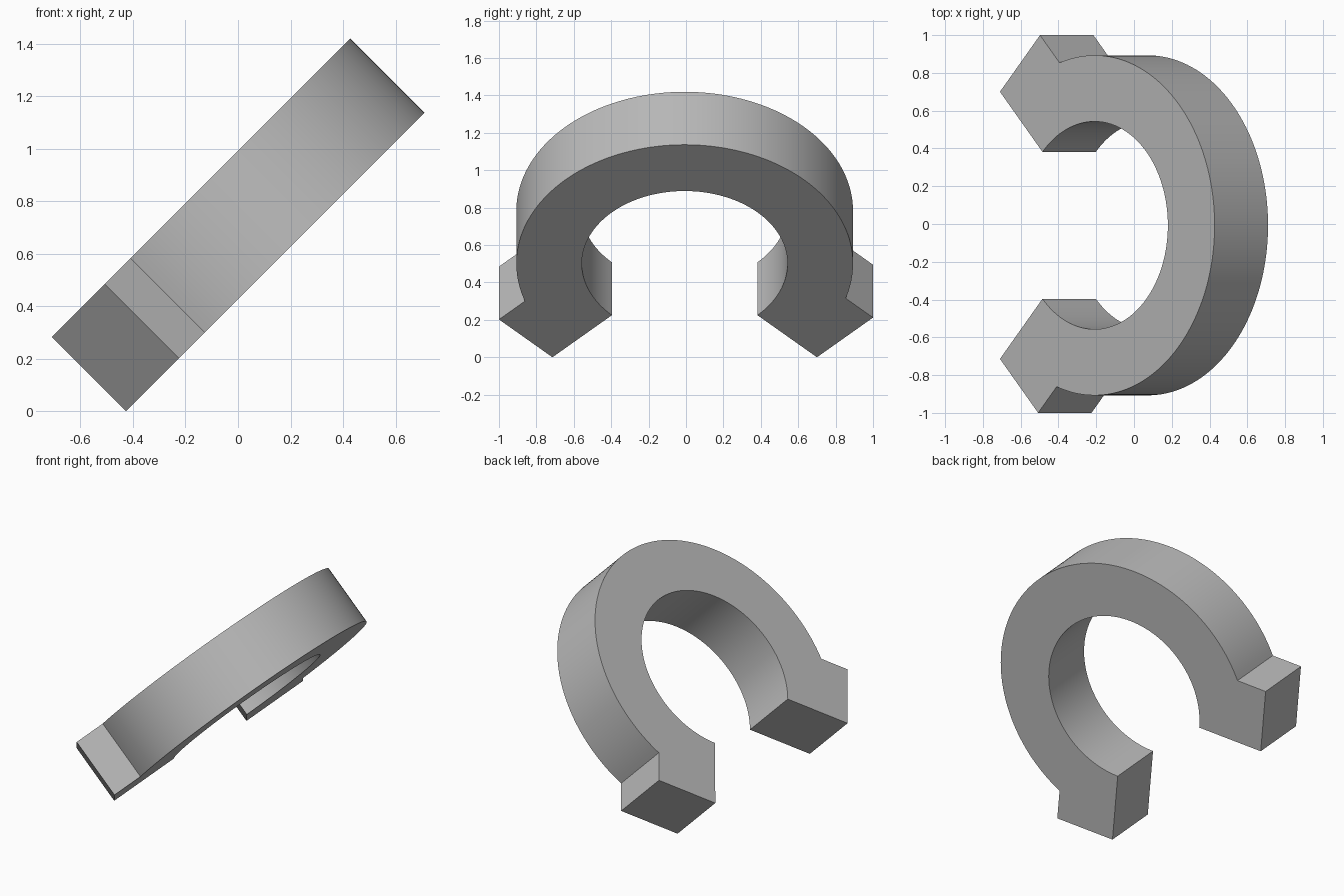
import bpy, bmesh
from math import atan2, cos, sin, sqrt, radians
from mathutils import Matrix, Vector

cube = bpy.data.objects.get("Cube")
if cube:
    bpy.data.objects.remove(cube, do_unlink=True)

INNER, OUTER, TIP, THICK = 0.55, 0.9, 1.0, 0.4
FOOT_LEFT, FOOT_RIGHT = 0.424, 0.404     # foot widths at the two ends
SEGMENTS = 96


def arc(radius, start, end):
    """Points along a circular arc, both ends included."""
    step = (end - start) / SEGMENTS
    return [Vector((radius * cos(start + i * step), radius * sin(start + i * step), 0))
            for i in range(SEGMENTS + 1)]


def foot(side, width):
    """Tip, shoulder and the point where the square foot meets the outer rim."""
    radial = Vector((side, -1, 0)).normalized()
    along = Vector((side, 1, 0)).normalized()
    tip = radial * TIP
    shoulder = tip + along * width
    joint = radial * sqrt(OUTER ** 2 - width ** 2) + along * width
    return tip, shoulder, joint


def angle(p):
    """Angle measured counter-clockwise from straight down, the open side."""
    return atan2(p.x, -p.y) % radians(360) - radians(90)


# Horseshoe outline: outer rim, foot, inner rim, foot
tip_l, shoulder_l, joint_l = foot(1, FOOT_LEFT)
tip_r, shoulder_r, joint_r = foot(-1, FOOT_RIGHT)
outline = [tip_l, shoulder_l]
outline += arc(OUTER, angle(joint_l), angle(joint_r))
outline += [shoulder_r, tip_r]
outline += arc(INNER, angle(tip_r), angle(tip_l))

bm = bmesh.new()
cap = bm.faces.new([bm.verts.new(p) for p in outline])
grown = bmesh.ops.extrude_face_region(bm, geom=[cap], use_keep_orig=True)
bmesh.ops.translate(bm, vec=(0, 0, THICK),
                    verts=[g for g in grown["geom"] if isinstance(g, bmesh.types.BMVert)])
bmesh.ops.recalc_face_normals(bm, faces=bm.faces)

# Lean the ring over at 45 degrees, its open end low on the -x side
h = sqrt(0.5)
lean = Matrix(((0, h, h), (1, 0, 0), (0, h, -h))).to_4x4()
bmesh.ops.transform(bm, matrix=lean, verts=bm.verts)

# Centre it and stand it on the ground
xs, ys, zs = zip(*(v.co for v in bm.verts))
bmesh.ops.translate(bm, verts=bm.verts,
                    vec=(-(min(xs) + max(xs)) / 2, -(min(ys) + max(ys)) / 2, -min(zs)))

mesh = bpy.data.meshes.new("open_ring")
bm.to_mesh(mesh)
bm.free()
ring = bpy.data.objects.new("open_ring", mesh)
bpy.context.collection.objects.link(ring)

# Single plain grey
grey = bpy.data.materials.new("grey")
grey.use_nodes = True
colour = (0.5, 0.5, 0.5, 1)
grey.diffuse_color = colour
grey.node_tree.nodes["Principled BSDF"].inputs["Base Color"].default_value = colour
mesh.materials.append(grey)

bpy.ops.object.select_all(action="DESELECT")
ring.select_set(True)
bpy.context.view_layer.objects.active = ring
bpy.ops.object.shade_smooth_by_angle(angle=radians(30))
